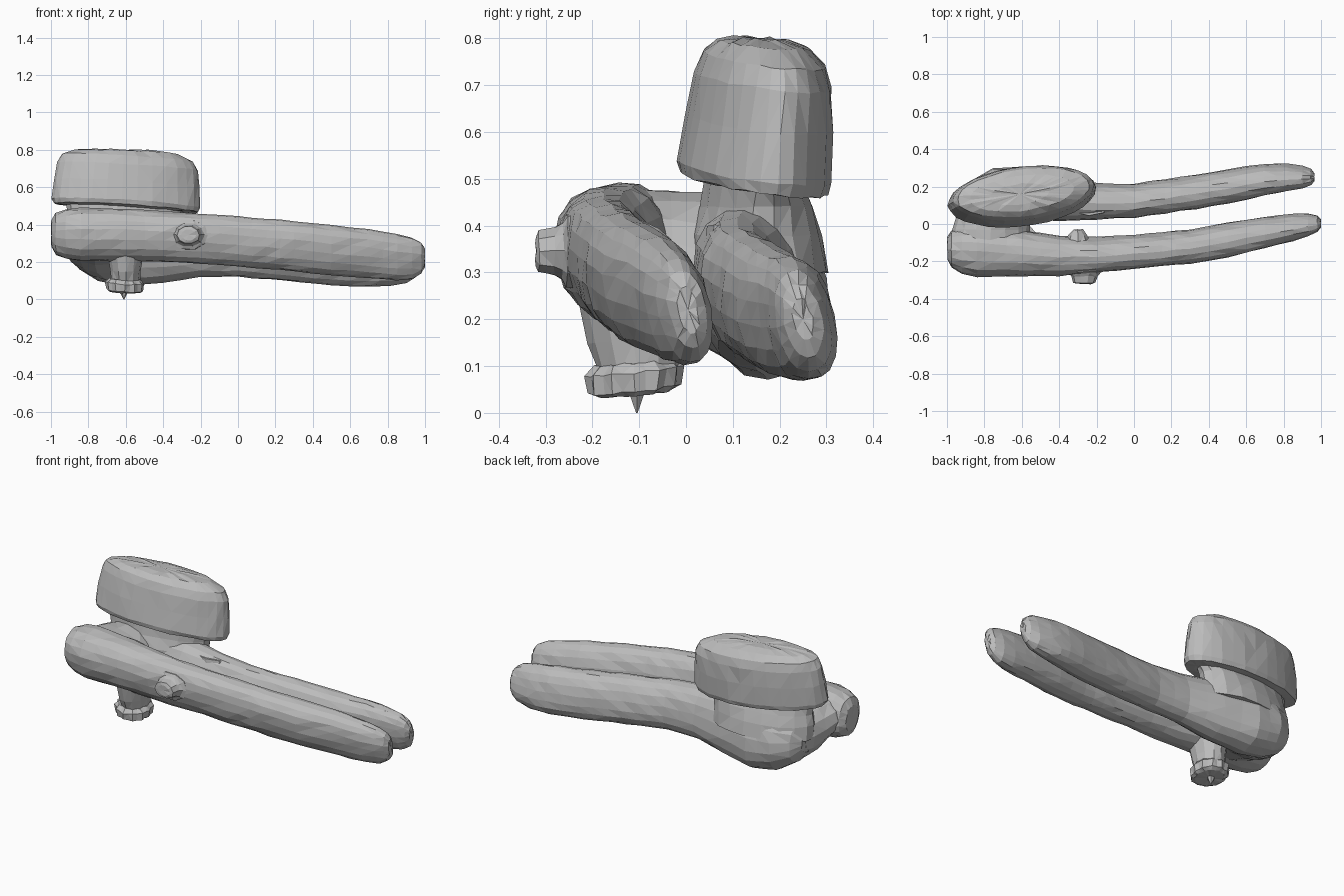
import bpy, bmesh, math, random
from mathutils import Vector
from mathutils.bvhtree import BVHTree

random.seed(4)
grey = bpy.data.materials.new("plain grey")
grey.diffuse_color = (0.5, 0.5, 0.5, 1)
parts = []


def loft(name, rings, jitter=0.003):
    """Skin a list of rings into a closed, faceted, slightly irregular solid."""
    bm = bmesh.new()
    n = len(rings[0])
    vs = [[bm.verts.new(Vector(p) + Vector([random.uniform(-jitter, jitter) for _ in range(3)]))
           for p in ring] for ring in rings]
    for a, b in zip(vs, vs[1:]):
        for i in range(n):
            bm.faces.new((a[i], a[(i + 1) % n], b[(i + 1) % n], b[i]))
    for ring in (vs[0], vs[-1]):
        c = bm.verts.new(sum((v.co for v in ring), Vector()) / n)
        for i in range(n):
            bm.faces.new((ring[i], ring[(i + 1) % n], c))
    bmesh.ops.triangulate(bm, faces=bm.faces[:])
    bmesh.ops.recalc_face_normals(bm, faces=bm.faces[:])
    me = bpy.data.meshes.new(name)
    bm.to_mesh(me)
    bm.free()
    me.materials.append(grey)
    ob = bpy.data.objects.new(name, me)
    bpy.context.collection.objects.link(ob)
    parts.append(ob)


def circle(n):
    return [(math.cos(2 * math.pi * i / n), math.sin(2 * math.pi * i / n)) for i in range(n)]


def handle(name, stations, tilt=12, n=18):
    """Tilted, slightly squared ellipses along x; station = x, y, z, half width, half height."""
    t = math.radians(tilt)
    c, s = math.cos(t), math.sin(t)
    # subdivide long spans so the facets stay even
    dense = [stations[0]]
    for p, q in zip(stations, stations[1:]):
        k = max(1, round((q[0] - p[0]) / 0.08))
        for j in range(1, k + 1):
            dense.append([u + (v - u) * j / k for u, v in zip(p, q)])
    oval = [tuple(math.copysign(abs(w) ** 0.9, w) for w in p) for p in circle(n)]
    rings = [[(x, y + a * u * c - b * v * s, z + a * u * s + b * v * c) for u, v in oval]
             for x, y, z, a, b in dense]
    loft(name, rings)


def upright(name, levels, n=24, turn=0, jitter=0.003):
    """Ellipses stacked in z; level = z, x, y, radius x, radius y, slope x, slope y."""
    t = math.radians(turn)
    rings = []
    for z, x, y, rx, ry, sx, sy in levels:
        ring = []
        for u, v in circle(n):
            dx = rx * u * math.cos(t) - ry * v * math.sin(t)
            dy = rx * u * math.sin(t) + ry * v * math.cos(t)
            ring.append((x + dx, y + dy, z + sx * dx + sy * dy))
        rings.append(ring)
    loft(name, rings, jitter)


# two long grips, each running into the jaw end
handle("front_handle", [
    (-0.998, -0.13, 0.35, 0.06, 0.07), (-0.975, -0.135, 0.35, 0.10, 0.11),
    (-0.92, -0.14, 0.35, 0.127, 0.133), (-0.84, -0.145, 0.35, 0.137, 0.143),
    (-0.6, -0.157, 0.345, 0.122, 0.14), (-0.4, -0.17, 0.335, 0.105, 0.135),
    (-0.2, -0.165, 0.325, 0.09, 0.135), (0, -0.15, 0.31, 0.087, 0.135),
    (0.3, -0.12, 0.285, 0.087, 0.135), (0.5, -0.085, 0.265, 0.09, 0.135),
    (0.7, -0.045, 0.245, 0.08, 0.132), (0.85, -0.017, 0.225, 0.068, 0.125),
    (0.93, -0.003, 0.218, 0.055, 0.113), (0.98, 0.003, 0.22, 0.04, 0.085),
    (0.998, 0.005, 0.22, 0.02, 0.05)])
handle("back_handle", [
    (-0.89, 0.13, 0.29, 0.06, 0.07), (-0.85, 0.145, 0.28, 0.10, 0.12),
    (-0.75, 0.165, 0.265, 0.13, 0.165), (-0.6, 0.165, 0.257, 0.137, 0.187),
    (-0.4, 0.14, 0.265, 0.12, 0.177), (-0.2, 0.122, 0.268, 0.092, 0.148),
    (0, 0.125, 0.258, 0.087, 0.138), (0.25, 0.16, 0.236, 0.087, 0.138),
    (0.5, 0.20, 0.212, 0.09, 0.138), (0.7, 0.238, 0.2, 0.08, 0.135),
    (0.82, 0.248, 0.195, 0.068, 0.125), (0.90, 0.25, 0.195, 0.056, 0.11),
    (0.945, 0.25, 0.197, 0.04, 0.08), (0.963, 0.25, 0.2, 0.02, 0.045)])

# bulky bridge wrapping round the left end from one jaw to the other
bridge = [(-0.17, -0.78, 0.35, 0.19, 0.115), (-0.10, -0.765, 0.34, 0.215, 0.135),
          (-0.03, -0.765, 0.33, 0.205, 0.145), (0.04, -0.75, 0.305, 0.20, 0.165),
          (0.11, -0.70, 0.285, 0.225, 0.185), (0.18, -0.65, 0.27, 0.23, 0.175),
          (0.25, -0.62, 0.265, 0.19, 0.12)]
loft("jaw_bridge", [[(x + rx * u, y, z + rz * v - 0.12 * rx * u) for u, v in circle(16)]
                    for y, x, z, rx, rz in bridge])

# shoulder under the knob and the broad turning knob
upright("knob_shoulder", [
    (0.30, -0.62, 0.155, 0.30, 0.145, 0, 0), (0.38, -0.62, 0.15, 0.30, 0.135, 0, 0),
    (0.44, -0.61, 0.15, 0.30, 0.115, 0, 0), (0.50, -0.60, 0.147, 0.32, 0.10, -0.05, -0.1)],
    n=18, turn=7)
S = -0.05
upright("turning_knob", [
    (0.487, -0.60, 0.145, 0.33, 0.11, S, -0.12), (0.49, -0.60, 0.145, 0.388, 0.15, S, -0.12),
    (0.515, -0.60, 0.146, 0.398, 0.157, S, -0.12), (0.62, -0.595, 0.156, 0.39, 0.150, S, -0.1),
    (0.71, -0.59, 0.165, 0.378, 0.140, S, -0.1), (0.757, -0.59, 0.168, 0.355, 0.126, S, -0.1),
    (0.788, -0.60, 0.165, 0.28, 0.094, -0.03, -0.08), (0.80, -0.61, 0.16, 0.16, 0.055, -0.02, -0.05)],
    n=30, turn=7)

# drive post, toothed wheel and point under the front jaw
upright("drive_post", [
    (0.08, -0.60, -0.10, 0.075, 0.085, 0, 0), (0.15, -0.60, -0.11, 0.08, 0.10, 0, 0),
    (0.28, -0.60, -0.12, 0.10, 0.12, 0, 0)], n=12)
wheel = []
for z, r in ((0.04, 0.08), (0.05, 0.10), (0.09, 0.105), (0.11, 0.085)):
    wheel.append([(-0.605 + r * k * u, -0.11 + r * k * v, z - 0.05 * r * u + 0.1 * r * v)
                  for i, (u, v) in enumerate(circle(24)) for k in (1 - 0.08 * (i % 2),)])
loft("toothed_wheel", wheel)
upright("wheel_point", [(0.0, -0.61, -0.105, 0.002, 0.002, 0, 0),
                        (0.045, -0.61, -0.105, 0.025, 0.02, 0, 0)], n=6, jitter=0)

# pivot rivet through the front grip, with its inner end showing
rivet = [[(-0.265 + r * u, y, 0.345 + 0.75 * r * v) for u, v in circle(10)]
         for y, r in ((-0.32, 0.04), (-0.315, 0.06), (-0.28, 0.07), (-0.262, 0.085),
                      (-0.255, 0.108), (-0.20, 0.112))]
loft("pivot_rivet", rivet)
loft("pivot_rivet_inner", [[(-0.30 + r * u, y, 0.345 + r * v) for u, v in circle(8)]
                           for y, r in ((-0.12, 0.08), (-0.06, 0.05), (-0.03, 0.025))])

# small plate beside the back grip, under the knob
upright("pivot_plate", [(0.33, -0.23, 0.10, 0.13, 0.065, 0, 0),
                        (0.40, -0.24, 0.10, 0.11, 0.055, 0, 0)], n=8)

# drop faces buried inside a neighbouring part
trees = [BVHTree.FromPolygons([v.co for v in o.data.vertices],
                              [p.vertices[:] for p in o.data.polygons]) for o in parts]
ray = Vector((0.31, 0.22, 0.93)).normalized()


def inside(tree, p):
    hits, start = 0, p.copy()
    while hits < 20:
        hit = tree.ray_cast(start, ray)[0]
        if hit is None:
            break
        hits += 1
        start = hit + ray * 1e-5
    return hits % 2 == 1


for i, ob in enumerate(parts):
    bm = bmesh.new()
    bm.from_mesh(ob.data)
    others = [t for j, t in enumerate(trees) if j != i]
    buried = {v: {k for k, t in enumerate(others) if inside(t, v.co)} for v in bm.verts}
    doomed = [f for f in bm.faces if set.intersection(*(buried[v] for v in f.verts))]
    bmesh.ops.delete(bm, geom=doomed, context='FACES')
    bm.to_mesh(ob.data)
    bm.free()
